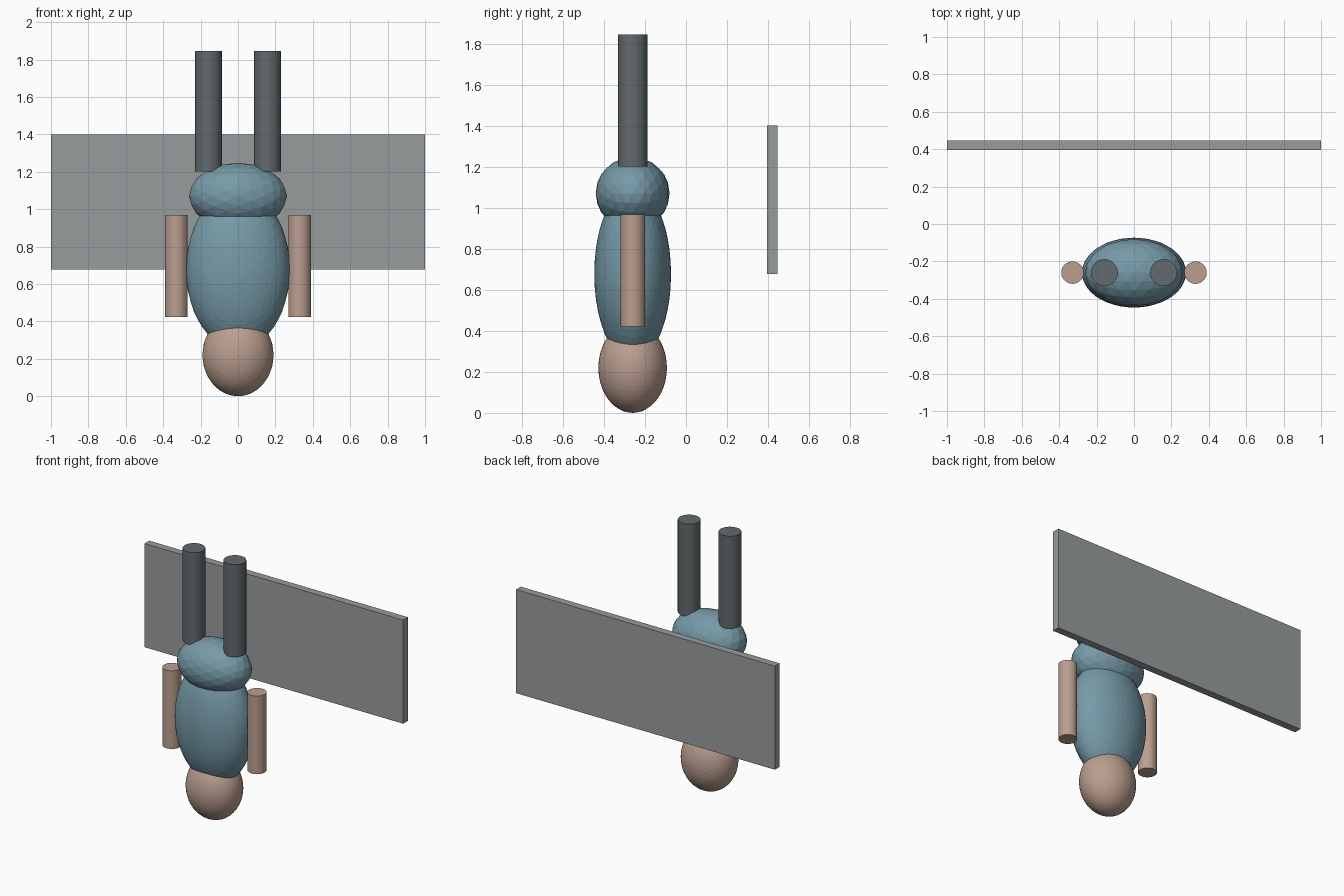
import bpy, bmesh, math
from mathutils import Matrix, Vector

if "Cube" in bpy.data.objects:
    bpy.data.objects.remove(bpy.data.objects["Cube"])

BODY_Y = -0.26


def material(name, srgb):
    m = bpy.data.materials.new(name)
    lin = [(c / 255 / 12.92) if c < 10 else ((c / 255 + 0.055) / 1.055) ** 2.4 for c in srgb]
    m.diffuse_color = (*lin, 1)
    m.use_nodes = True
    m.node_tree.nodes["Principled BSDF"].inputs["Base Color"].default_value = m.diffuse_color
    return m


teal = material("teal cloth", (118, 154, 168))
skin = material("skin", (187, 158, 144))
dark = material("dark grey trousers", (98, 106, 109))
grey = material("panel grey", (152, 156, 158))


def finish(name, bm, mat):
    me = bpy.data.meshes.new(name)
    bm.to_mesh(me)
    bm.free()
    me.materials.append(mat)
    ob = bpy.data.objects.new(name, me)
    bpy.context.collection.objects.link(ob)
    return ob


def ellipsoid(name, z, radii, mat, detail):
    bm = bmesh.new()
    bmesh.ops.create_icosphere(bm, subdivisions=detail, radius=1)
    # turn an edge to the pole so the facets are symmetric on every axis
    turn = Matrix.Rotation(math.atan(-0.618034), 4, 'Y')
    scale = Matrix.Diagonal((*radii, 1))
    bm.transform(Matrix.Translation((0, BODY_Y, z)) @ scale @ turn)
    return finish(name, bm, mat)


def limb(name, x, z0, z1, r, mat):
    bm = bmesh.new()
    bmesh.ops.create_cone(bm, cap_ends=True, segments=32, radius1=r, radius2=r, depth=z1 - z0)
    bm.transform(Matrix.Translation((x, BODY_Y, (z0 + z1) / 2)))
    return finish(name, bm, mat)


# upside-down figure: head, torso, hips
ellipsoid("head", 0.22, (0.19, 0.167, 0.22), skin, 4)
ellipsoid("torso", 0.677, (0.278, 0.187, 0.425), teal, 4)
ellipsoid("hips", 1.07, (0.262, 0.18, 0.177), teal, 3)

# paired arms and legs
for side, s in (("left", -1), ("right", 1)):
    limb(side + "_arm", s * 0.329, 0.422, 0.968, 0.06, skin)
    limb(side + "_leg", s * 0.158, 1.2, 1.845, 0.072, dark)

# flat panel behind the figure
bm = bmesh.new()
bmesh.ops.create_cube(bm, size=1)
bm.transform(Matrix.Translation((0, 0.421, 1.038)) @ Matrix.Diagonal((2, 0.052, 0.724, 1)))
finish("back_panel", bm, grey)
